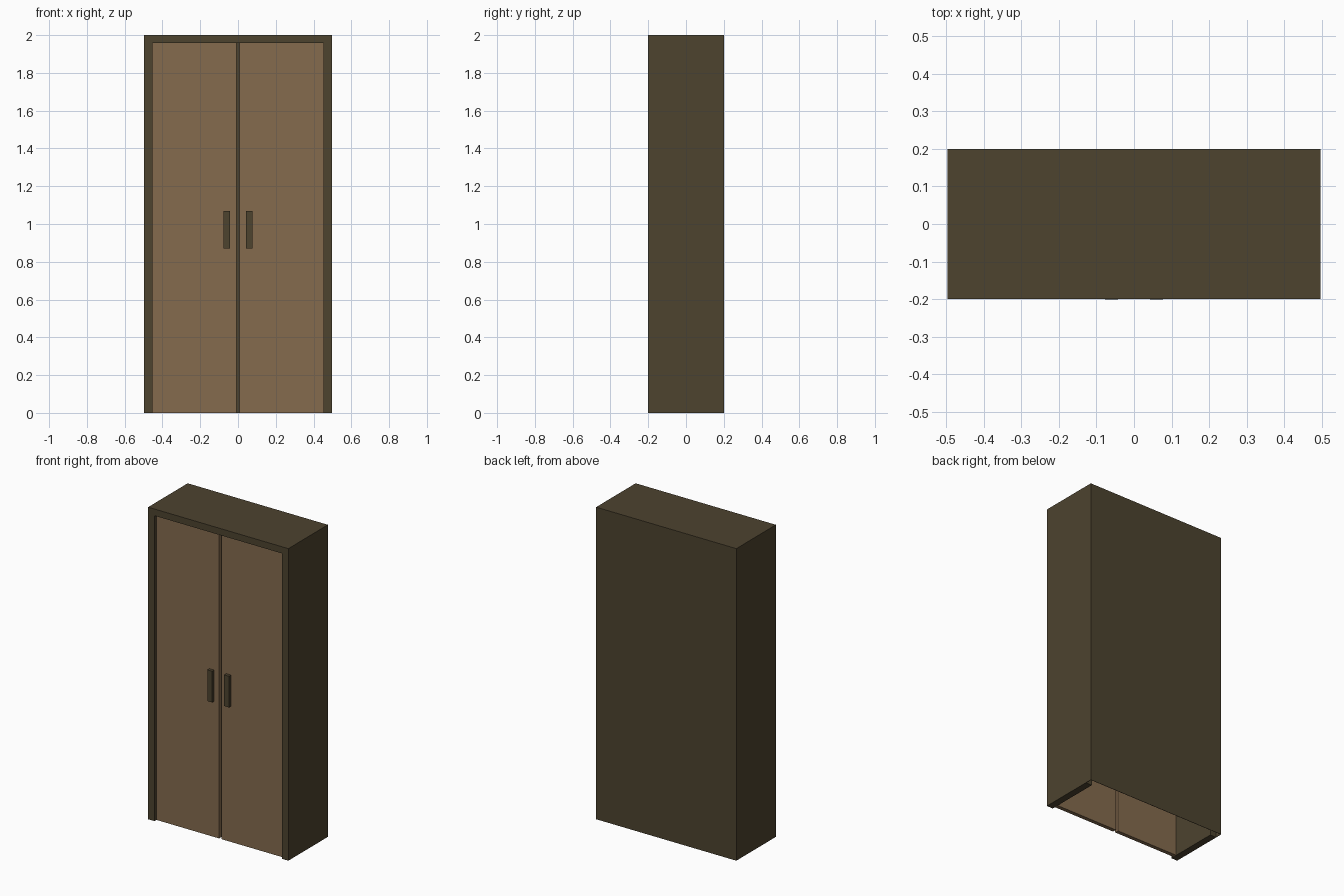
import bpy, bmesh

if "Cube" in bpy.data.objects:
    bpy.data.objects.remove(bpy.data.objects["Cube"])


def material(name, rgb):
    m = bpy.data.materials.new(name)
    m.diffuse_color = (*rgb, 1)
    m.use_nodes = True
    m.node_tree.nodes["Principled BSDF"].inputs["Base Color"].default_value = m.diffuse_color
    return m


DARK = material("dark_wood", (0.074, 0.056, 0.028))
BROWN = material("brown_wood", (0.232, 0.146, 0.076))


def finish(bm, name, mat):
    bmesh.ops.recalc_face_normals(bm, faces=bm.faces)
    me = bpy.data.meshes.new(name)
    bm.to_mesh(me)
    bm.free()
    me.materials.append(mat)
    ob = bpy.data.objects.new(name, me)
    bpy.context.collection.objects.link(ob)
    return ob


def box(name, x, y, z, mat):
    bm = bmesh.new()
    bmesh.ops.create_cube(bm, size=1)
    for v in bm.verts:
        for i, (lo, hi) in enumerate((x, y, z)):
            v.co[i] = lo if v.co[i] < 0 else hi
    return finish(bm, name, mat)


# Carcass: arch-shaped loops (half width, height, y) lofted into a hollow
# cabinet with thick front jambs, a thin back and an open bottom
loops = [(0.497, 2.0, -0.2), (0.452, 1.957, -0.2), (0.452, 1.957, 0.155),
         (0.495, 1.998, 0.155), (0.495, 1.998, 0.198), (0.497, 2.0, 0.2)]
bm = bmesh.new()
rings = [[bm.verts.new(p) for p in ((-w, y, 0), (-w, y, h), (w, y, h), (w, y, 0))]
         for w, h, y in loops]
for i, a in enumerate(rings):
    b = rings[(i + 1) % len(rings)]
    for k in range(3):
        bm.faces.new((a[k], a[k + 1], b[k + 1], b[k]))
# Back panel, inside and outside, and its lower edge
bm.faces.new(rings[4])
bm.faces.new(rings[5])
bm.faces.new((rings[4][0], rings[4][3], rings[5][3], rings[5][0]))
# Feet of the side walls
for k in (0, 3):
    bm.faces.new([r[k] for r in rings])
finish(bm, "carcass", DARK)

# Doors with a narrow gap, and their handles
for side, s in (("left", -1), ("right", 1)):
    box(side + "_door", sorted((s * 0.008, s * 0.452)), (-0.18, -0.155), (0, 1.957), BROWN)
    box(side + "_handle", sorted((s * 0.043, s * 0.077)), (-0.201, -0.18), (0.87, 1.07), DARK)
